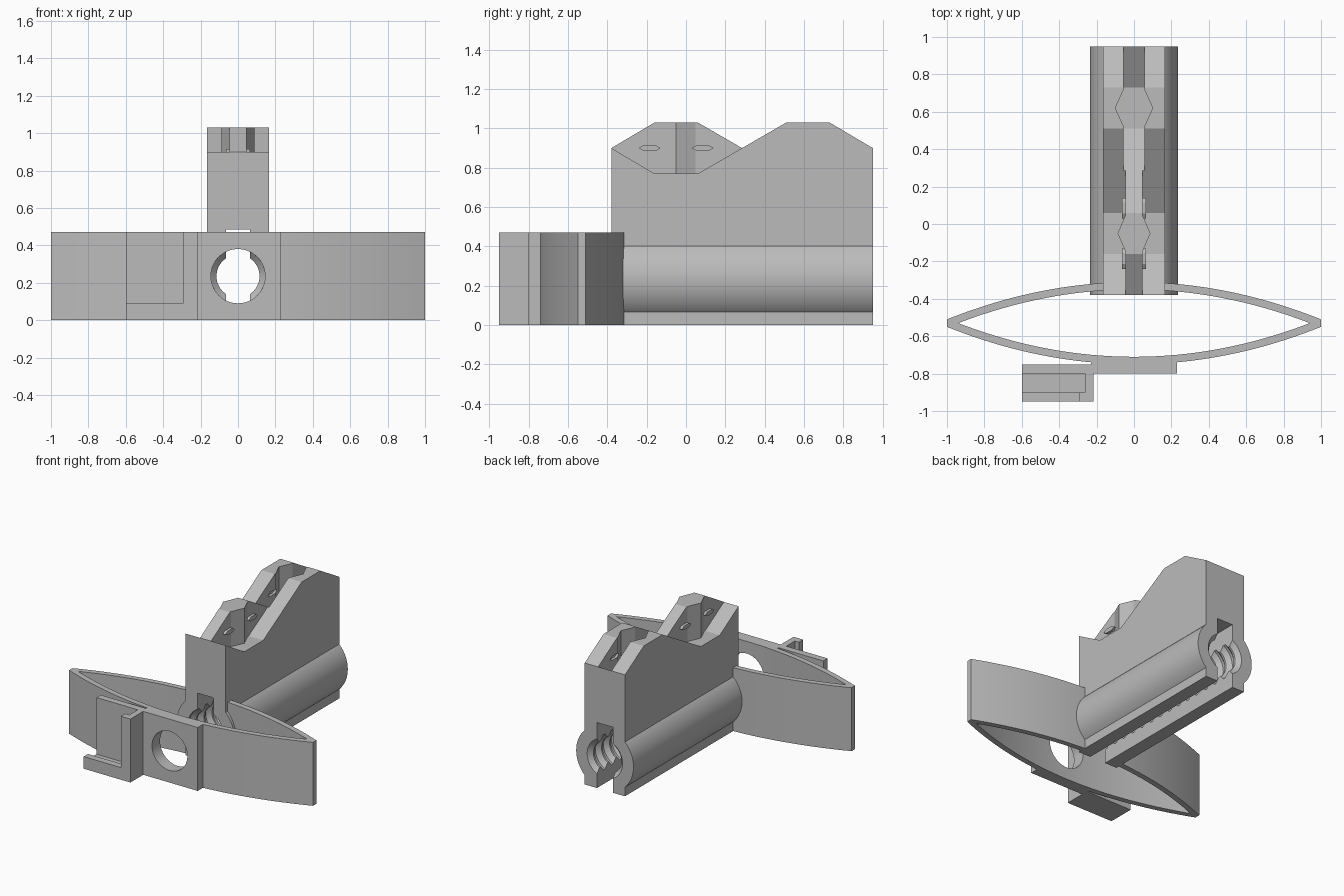
import bpy, bmesh, math

if "Cube" in bpy.data.objects:
    bpy.data.objects.remove(bpy.data.objects["Cube"])

grey = bpy.data.materials.new("plain grey")
grey.use_nodes = True
grey.diffuse_color = (0.5, 0.5, 0.5, 1)
grey.node_tree.nodes["Principled BSDF"].inputs["Base Color"].default_value = (0.5, 0.5, 0.5, 1)

AXIS_Z = 0.235      # height of the bore axis


def finish(name, bm):
    bmesh.ops.recalc_face_normals(bm, faces=bm.faces)
    mesh = bpy.data.meshes.new(name)
    bm.to_mesh(mesh)
    bm.free()
    mesh.materials.append(grey)
    obj = bpy.data.objects.new(name, mesh)
    bpy.context.collection.objects.link(obj)
    return obj


def prism(name, pts, axis, lo, hi):
    """Extrude a 2D outline along an axis from lo to hi."""
    place = {"x": lambda a, b, t: (t, a, b),
             "y": lambda a, b, t: (a, t, b),
             "z": lambda a, b, t: (a, b, t)}[axis]
    bm = bmesh.new()
    low = [bm.verts.new(place(a, b, lo)) for a, b in pts]
    high = [bm.verts.new(place(a, b, hi)) for a, b in pts]
    bm.faces.new(low)
    bm.faces.new(high)
    n = len(pts)
    for i in range(n):
        j = (i + 1) % n
        bm.faces.new((low[i], low[j], high[j], high[i]))
    return finish(name, bm)


def box(name, x0, x1, y0, y1, z0, z1):
    return prism(name, [(x0, y0), (x1, y0), (x1, y1), (x0, y1)], "z", z0, z1)


def lathe(name, stations, n=64):
    """Round solid along y from (y, radius) stations."""
    bm = bmesh.new()
    rings = []
    for y, r in stations:
        rings.append([bm.verts.new((r * math.cos(2 * math.pi * i / n), y,
                                    AXIS_Z + r * math.sin(2 * math.pi * i / n)))
                      for i in range(n)])
    bm.faces.new(rings[0])
    bm.faces.new(rings[-1])
    for a, b in zip(rings, rings[1:]):
        for i in range(n):
            j = (i + 1) % n
            bm.faces.new((a[i], a[j], b[j], b[i]))
    return finish(name, bm)


def combine(obj, other, operation):
    mod = obj.modifiers.new("combine", "BOOLEAN")
    mod.operation = operation
    mod.solver = "EXACT"
    mod.object = other
    with bpy.context.temp_override(object=obj, active_object=obj, selected_objects=[obj]):
        bpy.ops.object.modifier_apply(modifier=mod.name)
    bpy.data.objects.remove(other)


def cut(obj, *cutters):
    for c in cutters:
        combine(obj, c, "DIFFERENCE")


def bulge(name, y, narrow, wide, z0, z1):
    """Six-sided plan shape, widest in the middle."""
    pts = [(-narrow, y - 0.11), (narrow, y - 0.11), (wide, y),
           (narrow, y + 0.11), (-narrow, y + 0.11), (-wide, y)]
    return prism(name, pts, "z", z0, z1)


def rib(name, y, half):
    """Small pointed ridge crossing the fin or slot."""
    pts = [(y - 0.055, 0.9), (y - 0.03, 0.885), (y + 0.03, 0.885),
           (y + 0.055, 0.9), (y + 0.03, 0.915), (y - 0.03, 0.915)]
    return prism(name, pts, "x", -half, half)


# Main block with a round barrel along its base
FRONT, MID, BACK = -0.38, 0.285, 0.95
block = prism("main_block", [
    (FRONT, 0), (BACK, 0), (BACK, 0.9), (0.73, 1.03), (0.51, 1.03), (MID, 0.9),
    (0.06, 0.77), (-0.16, 0.77), (FRONT, 0.9)], "x", -0.165, 0.165)
combine(block, lathe("barrel", [(FRONT, 0.235), (BACK, 0.235)]), "UNION")

# Slot at the back of the top, shaped to receive the fin
cut(block,
    prism("slot_cutter", [(MID, 0.9), (0.51, 0.77), (0.73, 0.77), (BACK, 0.9),
                          (1.0, 0.93), (1.0, 1.2), (MID, 1.2)], "x", -0.055, 0.055),
    bulge("slot_bulge_cutter", 0.62, 0.05, 0.1, 0.77, 1.2),
    rib("groove_cutter", 0.485, 0.075), rib("groove_cutter", 0.755, 0.075))

# Threaded bore and the straight channel open at the bottom
pitch = 0.095
thread = [(FRONT - 0.07, 0.115)]
for i in range(15):
    y = FRONT - 0.03 + i * pitch
    thread += [(y, 0.115), (y + 0.03, 0.145), (y + 0.05, 0.145), (y + 0.08, 0.115)]
thread.append((BACK + 0.1, 0.115))
cut(block, lathe("thread_cutter", thread, 48),
    box("channel_cutter", -0.065, 0.065, -0.5, 1.1, -0.1, 0.485))

# Fin at the front of the top
fin = prism("fin", [(FRONT, 0.9), (-0.16, 0.7), (0.06, 0.7), (MID, 0.9),
                    (0.06, 1.03), (-0.16, 1.03)], "x", -0.045, 0.045)
combine(fin, bulge("fin_bulge", -0.05, 0.04, 0.088, 0.7, 1.03), "UNION")
for y in (-0.185, 0.085):
    combine(fin, rib("fin_rib", y, 0.065), "UNION")

# Lens-shaped band
HEIGHT, CY, STEPS = 0.47, -0.53, 40


def lens(half, sag, blunt):
    xs = [half * (2 * i / STEPS - 1) for i in range(STEPS + 1)]
    upper = [(x, CY + blunt + sag * (1 - (x / half) ** 2)) for x in xs]
    lower = [(x, 2 * CY - y) for x, y in reversed(upper)]
    return upper + lower if blunt else upper + lower[1:-1]


band = prism("band", lens(1.0, 0.2, 0.02), "z", 0, HEIGHT)
cut(band, prism("band_cutter", lens(0.94, 0.18, 0), "z", -0.1, 0.6),
    box("gap_cutter", -0.155, 0.155, -0.45, -0.2, -0.1, 0.6))

# Front plate, with one round hole through plate and band
plate = box("front_plate", -0.23, 0.23, -0.8, -0.735, 0, HEIGHT)
for part in (plate, band):
    cut(part, lathe("hole_cutter", [(-0.9, 0.145), (-0.6, 0.145)]))

# Side clip: back wall, end wall, floor and L-shaped lip
clip = box("clip_back", -0.6, -0.22, -0.8, -0.75, 0, HEIGHT)
clip_end = box("clip_end", -0.262, -0.217, -0.95, -0.75, 0, HEIGHT)
clip_floor = box("clip_floor", -0.6, -0.24, -0.91, -0.79, 0, 0.05)
clip_lip = prism("clip_lip", [(-0.6, 0), (-0.24, 0), (-0.24, HEIGHT), (-0.295, HEIGHT),
                              (-0.295, 0.09), (-0.6, 0.09)], "y", -0.95, -0.9)

# Smooth the round parts and keep edges sharp
bpy.ops.object.select_all(action="DESELECT")
for part in (block, band, plate):
    part.select_set(True)
    bpy.context.view_layer.objects.active = part
bpy.ops.object.shade_smooth_by_angle(angle=math.radians(20))
